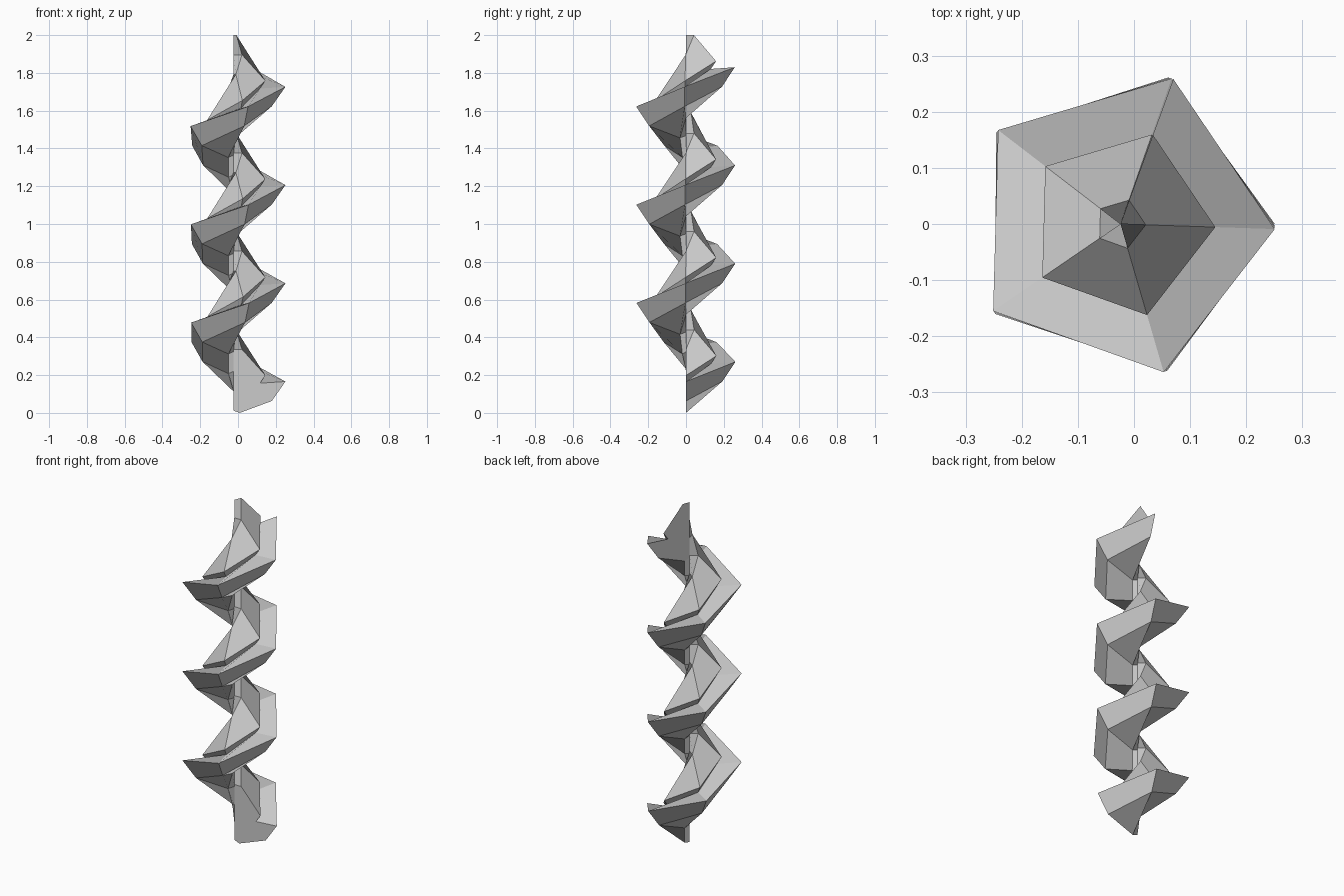
import bpy, bmesh
from math import cos, sin, radians

if "Cube" in bpy.data.objects:
    bpy.data.objects.remove(bpy.data.objects["Cube"])

STEPS = 16
TURN = radians(1150)
RISE = 1.664
AXIS_X = -0.024

# Closed half profile (radius, height); first and last points lie on the axis
profile = [(0, 0.012), (0.033, 0), (0.203, 0.063), (0.275, 0.166),
           (0.140, 0.157), (0.169, 0.198), (0.045, 0.336), (0, 0.336)]

bm = bmesh.new()

# Stepped copies of the profile climbing around the axis
rings = []
for i in range(STEPS + 1):
    a = TURN * i / STEPS
    dz = RISE * i / STEPS
    rings.append([bm.verts.new((AXIS_X + r * cos(a), r * sin(a), z + dz))
                  for r, z in profile])

# Flat-faced skin between neighbouring profiles
for low, high in zip(rings, rings[1:]):
    for j in range(len(profile) - 1):
        bm.faces.new((low[j], high[j], high[j + 1], low[j + 1]))

# End caps
bm.faces.new(rings[0])
bm.faces.new(list(reversed(rings[-1])))
bmesh.ops.recalc_face_normals(bm, faces=bm.faces)

mesh = bpy.data.meshes.new("spiral_screw")
bm.to_mesh(mesh)
bm.free()
screw = bpy.data.objects.new("spiral_screw", mesh)
bpy.context.collection.objects.link(screw)
